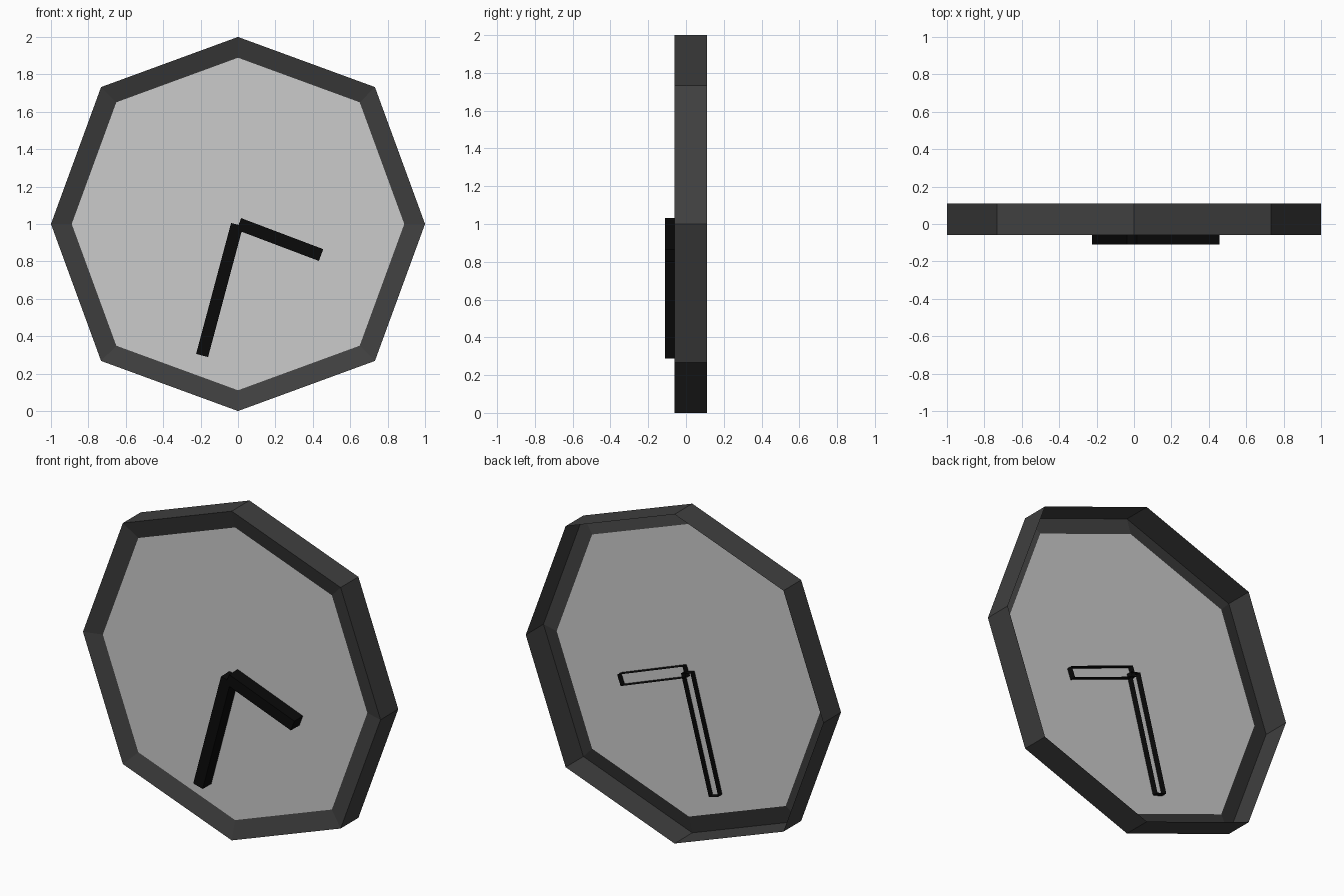
import bpy
import math

if "Cube" in bpy.data.objects:
    bpy.data.objects.remove(bpy.data.objects["Cube"])


def material(name, value):
    m = bpy.data.materials.new(name)
    m.diffuse_color = (value, value, value, 1.0)
    m.use_nodes = True
    m.node_tree.nodes["Principled BSDF"].inputs["Base Color"].default_value = m.diffuse_color
    return m


FRAME = material("dark grey", 0.05)
DIAL = material("light grey", 0.6)
HAND = material("black", 0.003)


def make(name, verts, faces, mat):
    me = bpy.data.meshes.new(name)
    me.from_pydata(verts, [], faces)
    me.materials.append(mat)
    ob = bpy.data.objects.new(name, me)
    bpy.context.collection.objects.link(ob)
    return ob


def octagon(radius, y):
    """Eight points around the clock centre; diagonal corners sit slightly further out."""
    pts = []
    for i in range(8):
        r = radius * (1.0 if i % 2 == 0 else 0.732 * math.sqrt(2))
        a = i * math.pi / 4
        pts.append((r * math.cos(a), y, 1 + r * math.sin(a)))
    return pts


# Frame: open-backed outer wall plus a front rim sloping in to the dial
verts = octagon(1.0, 0.11) + octagon(1.0, -0.06) + octagon(0.889, -0.028)
faces = []
for i in range(8):
    j = (i + 1) % 8
    faces.append((8 + i, i, j, 8 + j))
    faces.append((8 + i, 8 + j, 16 + j, 16 + i))
make("frame", verts, faces, FRAME)

# Dial: single flat sheet
make("dial", octagon(0.889, -0.028), [tuple(range(8))], DIAL)


# Hands: bars without a back face, poking a little through the dial
def hand(name, start, end, width, front=-0.11, back=0.01):
    dx, dz = end[0] - start[0], end[1] - start[1]
    length = math.hypot(dx, dz)
    px, pz = -dz / length * width / 2, dx / length * width / 2
    loop = [(start[0] - px, start[1] - pz), (end[0] - px, end[1] - pz),
            (end[0] + px, end[1] + pz), (start[0] + px, start[1] + pz)]
    v = [(x, front, z) for x, z in loop] + [(x, back, z) for x, z in loop]
    f = [(0, 1, 2, 3)]
    for i in range(4):
        j = (i + 1) % 4
        f.append((i, 4 + i, 4 + j, j))
    make(name, v, f, HAND)


hand("minute_hand", (-0.005, 0.997), (-0.192, 0.297), 0.066)
hand("hour_hand", (0.005, 1.0), (0.444, 0.834), 0.067)
